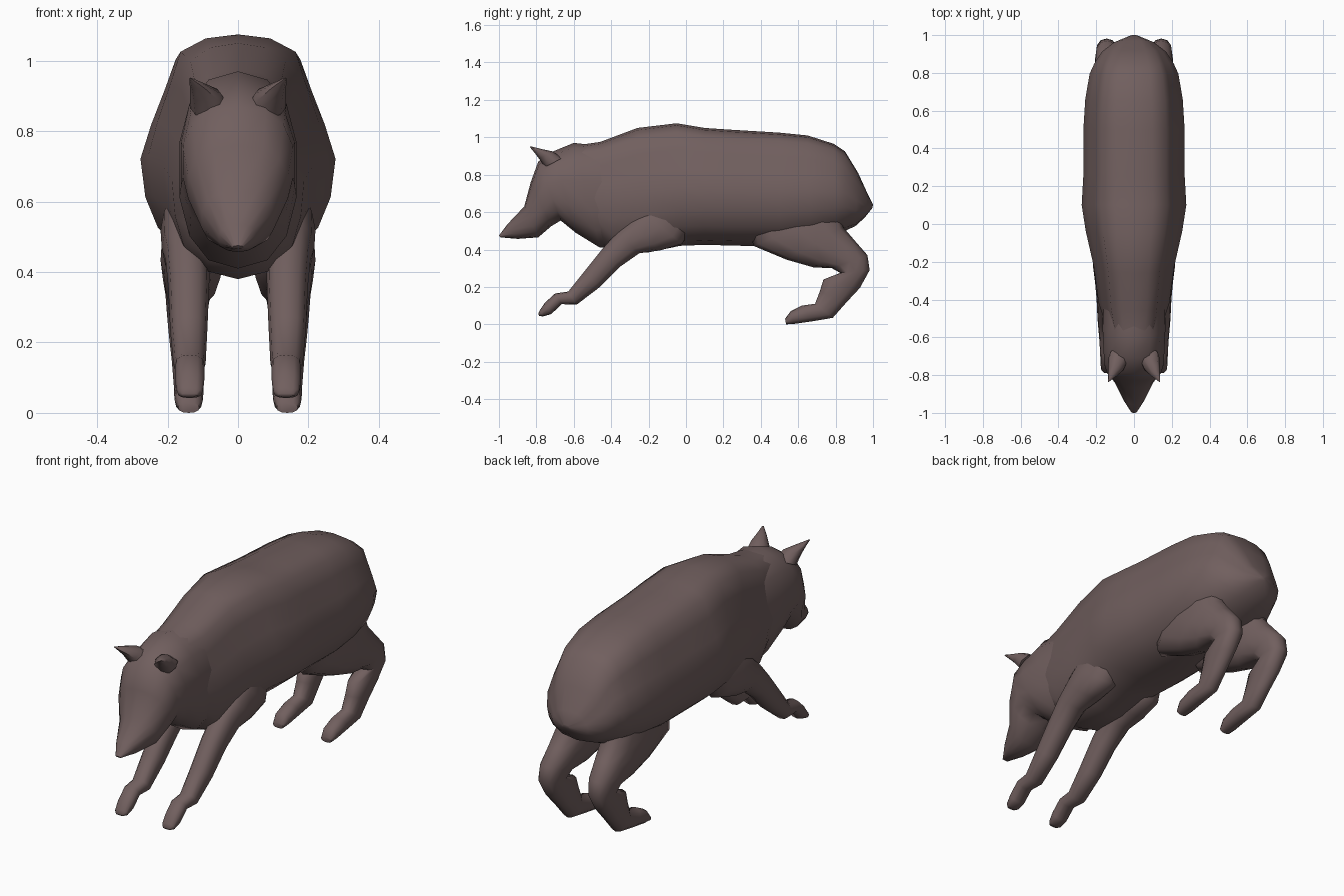
import bpy, bmesh, math
from mathutils import Vector

fur = bpy.data.materials.new("dark brown fur")
fur.diffuse_color = (0.165, 0.115, 0.113, 1)


def oval(sides, e=0.85):
    # cross-section as (sideways, upward) fractions
    pts = []
    for i in range(sides):
        t = 2 * math.pi * i / sides
        c, s = math.cos(t), math.sin(t)
        pts.append((math.copysign(abs(s) ** e, s), math.copysign(abs(c) ** e, c)))
    return pts


def loft(name, sections, shape):
    """Skin rings; each is (centre x, half width, upper y, z, lower y, z)."""
    bm = bmesh.new()
    rings = []
    for xc, w, y0, z0, y1, z1 in sections:
        a, b = Vector((xc, y0, z0)), Vector((xc, y1, z1))
        mid, half = (a + b) / 2, (a - b) / 2
        rings.append([bm.verts.new(mid + half * v + Vector((w * u, 0, 0)))
                      for u, v in shape])
    n = len(shape)
    for r, q in zip(rings, rings[1:]):
        for i in range(n):
            j = (i + 1) % n
            bm.faces.new((r[i], r[j], q[j], q[i]))
    bm.faces.new(rings[0])
    bm.faces.new(rings[-1])
    bmesh.ops.recalc_face_normals(bm, faces=bm.faces)
    me = bpy.data.meshes.new(name)
    bm.to_mesh(me)
    bm.free()
    me.materials.append(fur)
    me.shade_smooth()
    me.set_sharp_from_angle(angle=math.radians(60))
    ob = bpy.data.objects.new(name, me)
    bpy.context.collection.objects.link(ob)


def mirrored(name, sections, shape):
    # one part on each side of the body
    for label, k in (("left", 1), ("right", -1)):
        loft(f"{label}_{name}", [(k * s[0],) + s[1:] for s in sections], shape)


# head, snout and neck
loft("head", [
    (0, .015, -1.0, .475, -.99, .465),
    (0, .055, -.955, .535, -.90, .457),
    (0, .105, -.865, .63, -.79, .465),
    (0, .145, -.83, .76, -.72, .525),
    (0, .16, -.79, .87, -.67, .555),
    (0, .165, -.71, .925, -.59, .49),
    (0, .17, -.60, .97, -.46, .41),
    (0, .16, -.42, .95, -.30, .42)], oval(14))

# trunk: flat-topped back, flanks widest at mid height
half_shape = [(0, 1), (.36, .965), (.64, .85), (.75, .58), (.89, .26),
              (1, -.05), (.95, -.4), (.82, -.68), (.5, -.92), (0, -1)]
trunk_shape = half_shape + [(-u, v) for u, v in half_shape[-2:0:-1]]
loft("body", [
    (0, .15, -.60, .955, -.47, .43),
    (0, .188, -.46, .975, -.38, .38),
    (0, .212, -.26, 1.05, -.20, .385),
    (0, .255, -.05, 1.075, -.03, .42),
    (0, .277, .10, 1.05, .10, .425),
    (0, .267, .25, 1.04, .30, .42),
    (0, .268, .50, 1.025, .50, .42),
    (0, .258, .65, 1.01, .67, .44),
    (0, .235, .79, .965, .80, .475),
    (0, .21, .85, .925, .85, .50),
    (0, .17, .92, .81, .905, .525),
    (0, .105, .97, .70, .955, .57),
    (0, .02, 1.0, .64, .995, .62)], trunk_shape)

# ears
mirrored("ear", [
    (.08, .055, -.755, .84, -.66, .89),
    (.092, .045, -.785, .885, -.715, .925),
    (.113, .024, -.812, .92, -.775, .938),
    (.135, .003, -.836, .949, -.83, .952)], oval(8))

# front legs, from shoulder down to paw
mirrored("front_leg", [
    (.12, .07, -.18, .68, .05, .56),
    (.135, .085, -.25, .61, -.02, .43),
    (.142, .075, -.31, .545, -.14, .395),
    (.143, .063, -.37, .49, -.25, .38),
    (.14, .058, -.45, .40, -.35, .31),
    (.14, .053, -.55, .275, -.46, .20),
    (.138, .046, -.63, .175, -.585, .105),
    (.137, .042, -.70, .165, -.665, .108),
    (.137, .041, -.755, .115, -.72, .055),
    (.137, .036, -.782, .075, -.765, .042),
    (.137, .022, -.79, .056, -.786, .046)], oval(12))

# hind legs, from thigh over the hock down to paw
mirrored("hind_leg", [
    (.12, .07, .76, .70, .34, .52),
    (.125, .09, .82, .60, .36, .42),
    (.13, .09, .84, .52, .54, .345),
    (.135, .078, .90, .45, .68, .305),
    (.142, .064, .97, .37, .78, .30),
    (.145, .057, .982, .29, .825, .275),
    (.145, .051, .93, .195, .735, .24),
    (.142, .046, .86, .12, .715, .175),
    (.14, .042, .785, .035, .69, .11),
    (.14, .042, .68, .017, .62, .10),
    (.14, .04, .575, .002, .56, .07),
    (.14, .03, .535, .0, .53, .03)], oval(12))
